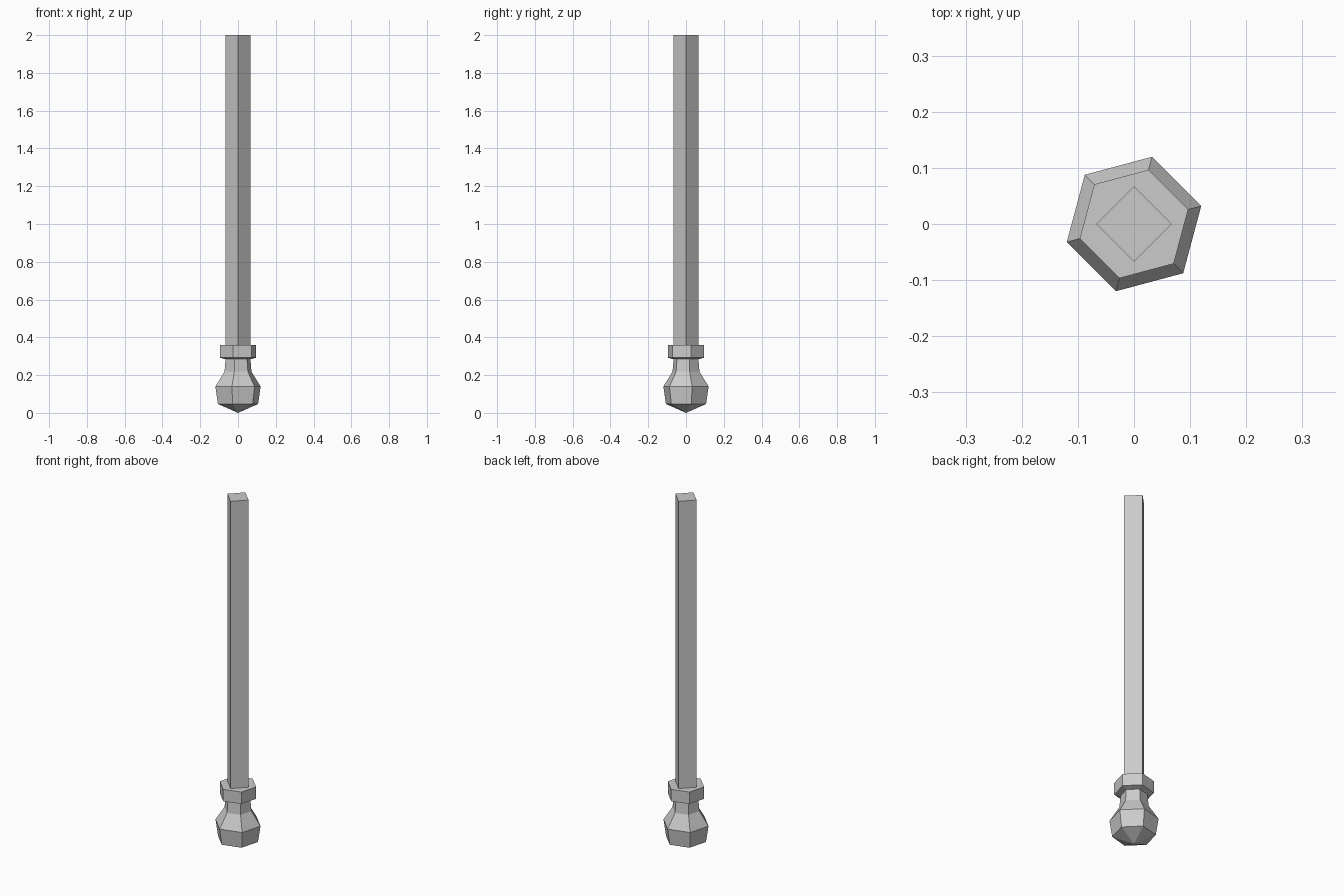
import bpy, bmesh
from math import cos, sin, radians

if "Cube" in bpy.data.objects:
    bpy.data.objects.remove(bpy.data.objects["Cube"])

def lathe(name, profile, sides, start):
    """Flat-faced turned part from (radius, z) points, radius 0 makes a tip."""
    bm = bmesh.new()
    rings = []
    for r, z in profile:
        n = 1 if r == 0 else sides
        rings.append([bm.verts.new((r * cos(radians(start + 360 * i / sides)),
                                    r * sin(radians(start + 360 * i / sides)), z))
                      for i in range(n)])
    for a, b in zip(rings, rings[1:]):
        for i in range(sides):
            j = (i + 1) % sides
            if len(a) == 1:
                bm.faces.new((a[0], b[j], b[i]))
            else:
                bm.faces.new((a[i], a[j], b[j], b[i]))
    for ring in (rings[0], rings[-1]):
        if len(ring) > 1:
            bm.faces.new(ring)
    bmesh.ops.recalc_face_normals(bm, faces=bm.faces)
    mesh = bpy.data.meshes.new(name)
    bm.to_mesh(mesh)
    bm.free()
    obj = bpy.data.objects.new(name, mesh)
    bpy.context.collection.objects.link(obj)
    return obj

# Six-sided pommel, neck and collar
lathe("pommel_and_collar",
      [(0, 0), (0.11, 0.047), (0.124, 0.14), (0.074, 0.218),
       (0.068, 0.284), (0.1, 0.292), (0.1, 0.36)], 6, 15)

# Long square shaft, corners facing the axes
lathe("shaft", [(0.067, 0.36), (0.067, 2.0)], 4, 0)
